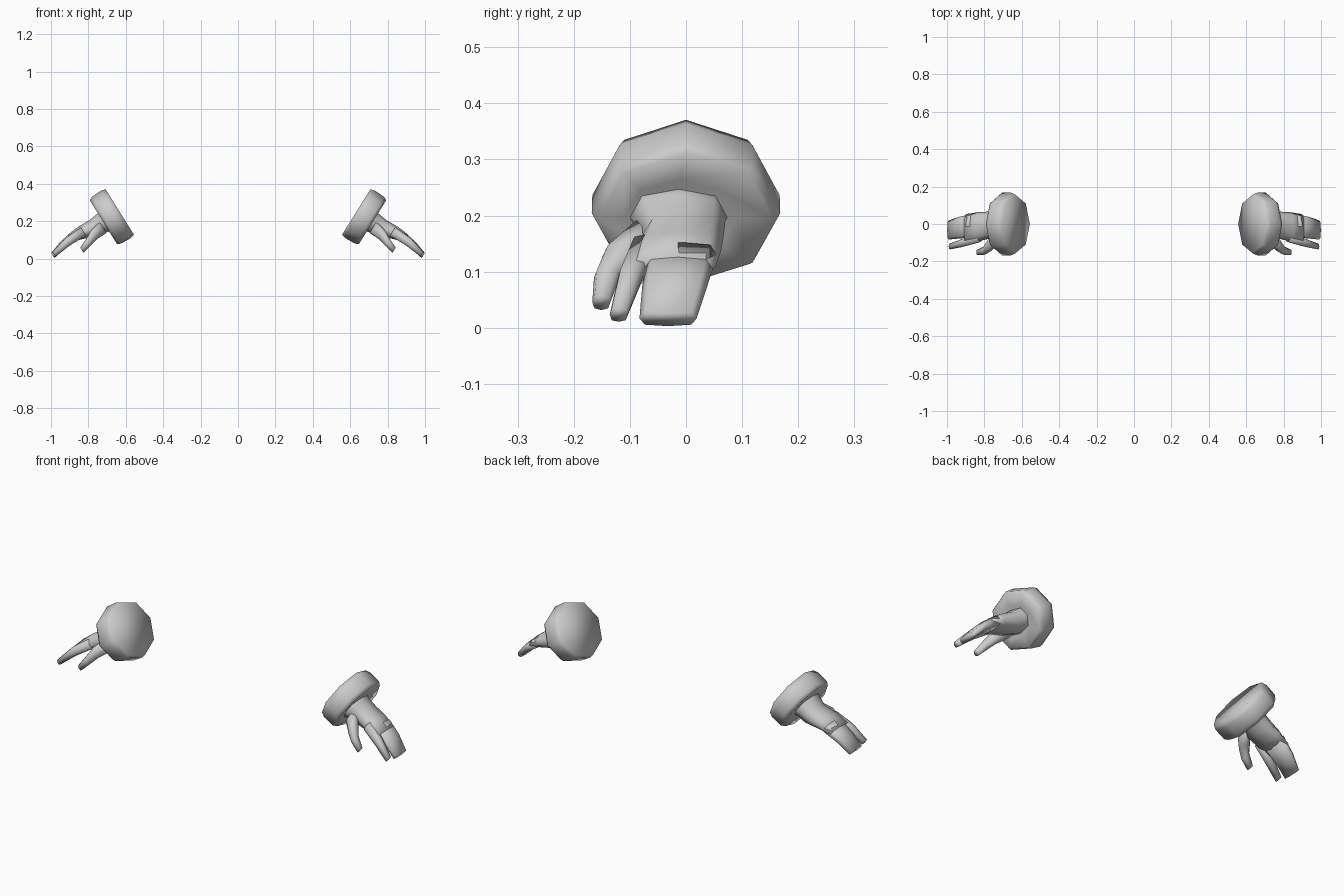
import bpy, bmesh, math
from mathutils import Vector

# Local frame of the hand: wrist origin, arm direction, back-of-hand normal
WRIST = Vector((0.715, 0, 0.193))
U = Vector((0.85, 0, -0.53)).normalized()
N = Vector((0.53, 0, 0.85)).normalized()
Y = Vector((0, 1, 0))


def loft(name, stations, turn=0.0, square=1.0, sides=8):
    """Rings along the arm: (distance, y centre, y radius, normal centre, normal radius)."""
    bm = bmesh.new()
    rings = []
    for t, yc, ry, nc, rn in stations:
        ring = []
        for i in range(sides):
            a = turn + 2 * math.pi * i / sides
            c, s = math.cos(a), math.sin(a)
            c = math.copysign(abs(c) ** square, c)
            s = math.copysign(abs(s) ** square, s)
            ring.append(bm.verts.new(WRIST + U * t + Y * (yc + ry * c) + N * (nc + rn * s)))
        rings.append(ring)
    for r0, r1 in zip(rings, rings[1:]):
        for i in range(sides):
            j = (i + 1) % sides
            bm.faces.new((r0[i], r0[j], r1[j], r1[i]))
    bm.faces.new(rings[0])
    bm.faces.new(rings[-1])
    bmesh.ops.recalc_face_normals(bm, faces=bm.faces)
    me = bpy.data.meshes.new(name)
    bm.to_mesh(me)
    bm.free()
    for p in me.polygons:
        p.use_smooth = True
    ob = bpy.data.objects.new(name, me)
    bpy.context.collection.objects.link(ob)
    # The other hand is the mirror image across x = 0
    ob.modifiers.new("other_side", "MIRROR").use_axis[0] = True
    return ob


# Thick octagonal cuff
loft("cuff", [(-0.10, 0, 0.155, 0.004, 0.143),
              (-0.075, 0, 0.167, 0.004, 0.150),
              (-0.015, 0, 0.168, 0.004, 0.147),
              (0.003, 0, 0.155, 0.004, 0.137),
              (-0.004, -0.01, 0.10, 0.002, 0.08)])

# Wrist and palm
loft("palm", [(-0.03, -0.015, 0.095, 0.0, 0.065),
              (0.01, -0.012, 0.082, 0.003, 0.056),
              (0.06, -0.005, 0.072, 0.002, 0.050),
              (0.13, -0.015, 0.078, 0.018, 0.037),
              (0.20, -0.025, 0.078, 0.026, 0.022)], square=0.8)

# Joined outer fingers
loft("joined_fingers", [(0.16, -0.008, 0.063, 0.023, 0.029),
                        (0.25, -0.020, 0.058, 0.016, 0.022),
                        (0.327, -0.032, 0.051, -0.004, 0.016)], square=0.6)

# Separate index finger
loft("index_finger", [(0.12, -0.072, 0.026, 0.018, 0.026),
                      (0.22, -0.099, 0.022, 0.016, 0.023),
                      (0.317, -0.120, 0.016, -0.002, 0.015)], square=0.7)

# Thumb angled forwards and down
loft("thumb", [(0.02, -0.060, 0.040, -0.018, 0.036),
               (0.08, -0.112, 0.036, -0.026, 0.029),
               (0.125, -0.141, 0.023, -0.044, 0.022),
               (0.18, -0.151, 0.016, -0.062, 0.016)], square=0.8)
